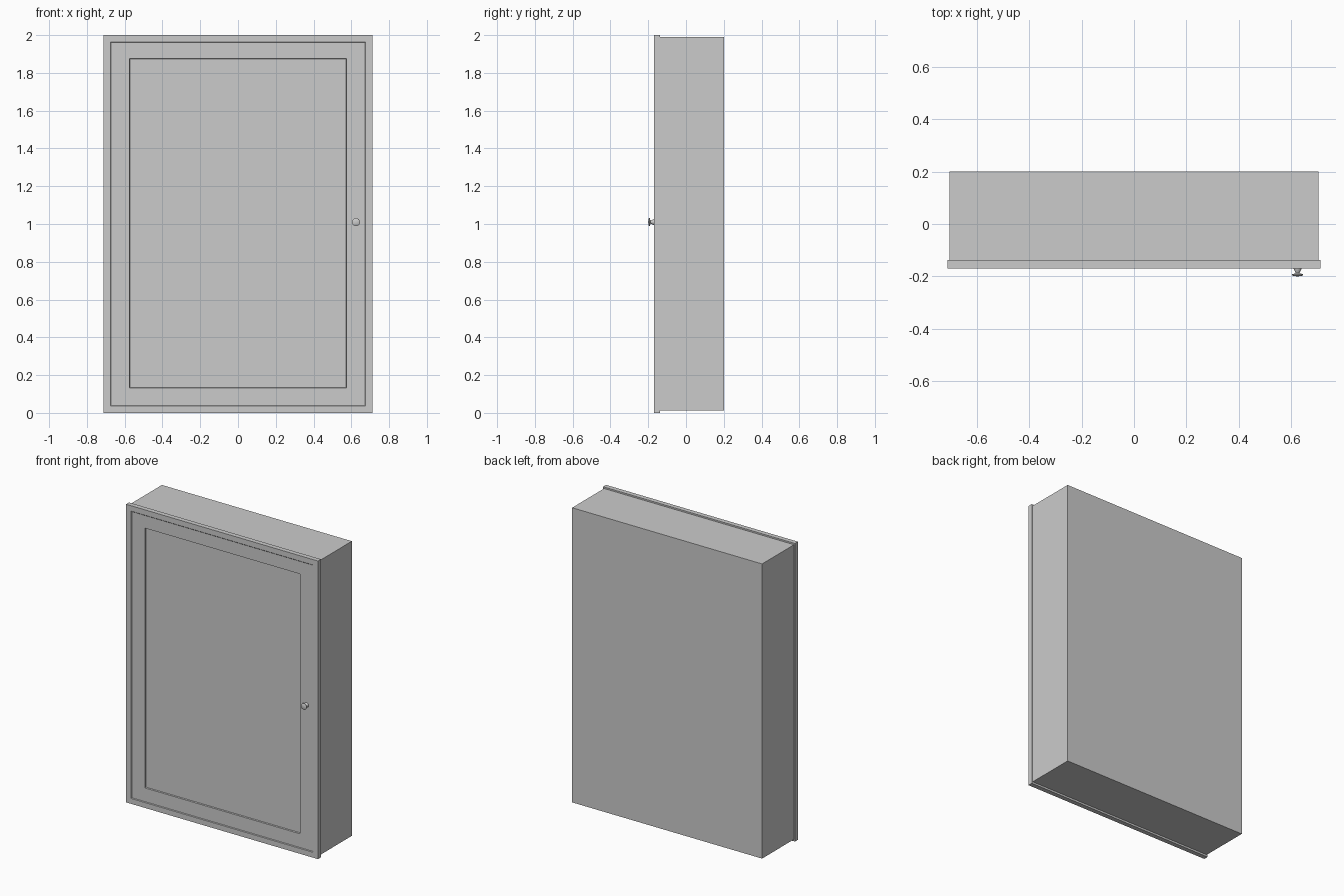
import bpy, bmesh, math

if "Cube" in bpy.data.objects:
    bpy.data.objects.remove(bpy.data.objects["Cube"])

grey = bpy.data.materials.new("light_grey")
grey.diffuse_color = (0.6, 0.6, 0.6, 1)
grey.use_nodes = True
grey.node_tree.nodes["Principled BSDF"].inputs["Base Color"].default_value = grey.diffuse_color


def finish(name, bm):
    bmesh.ops.recalc_face_normals(bm, faces=bm.faces)
    mesh = bpy.data.meshes.new(name)
    bm.to_mesh(mesh)
    bm.free()
    mesh.materials.append(grey)
    obj = bpy.data.objects.new(name, mesh)
    bpy.context.collection.objects.link(obj)
    return obj


def nested_rects(name, rings):
    """Skin a stack of rectangles (half width, z low, z high, y), capped at both ends."""
    bm = bmesh.new()
    loops = [[bm.verts.new(c) for c in ((-w, y, a), (w, y, a), (w, y, b), (-w, y, b))]
             for w, a, b, y in rings]
    for p, q in zip(loops, loops[1:]):
        for i in range(4):
            j = (i + 1) % 4
            bm.faces.new((p[i], p[j], q[j], q[i]))
    bm.faces.new(loops[0])
    bm.faces.new(loops[-1])
    return finish(name, bm)


# cabinet box
nested_rects("cabinet_body", [(0.705, 0.013, 1.99, 0.20), (0.705, 0.013, 1.99, -0.138)])

# door: thin slab, raised outer rim, flat frame, recessed centre panel
nested_rects("door", [
    (0.712, 0.0, 2.0, -0.138),
    (0.712, 0.0, 2.0, -0.170),
    (0.676, 0.036, 1.964, -0.170),
    (0.672, 0.040, 1.960, -0.166),
    (0.575, 0.132, 1.875, -0.166),
    (0.573, 0.134, 1.873, -0.157),
])

# round knob: tapered neck flaring into a thin disc head
bm = bmesh.new()
profile = [(0.0, -0.160), (0.016, -0.160), (0.016, -0.170), (0.007, -0.188),
           (0.021, -0.192), (0.021, -0.196), (0.015, -0.199), (0.0, -0.200)]
verts = [bm.verts.new((0.625 + r, y, 1.01)) for r, y in profile]
edges = [bm.edges.new(p) for p in zip(verts, verts[1:])]
bmesh.ops.spin(bm, geom=verts + edges, cent=(0.625, 0, 1.01), axis=(0, 1, 0),
               angle=2 * math.pi, steps=24)
bmesh.ops.remove_doubles(bm, verts=bm.verts, dist=0.0001)
knob = finish("door_knob", bm)
bpy.context.view_layer.objects.active = knob
knob.select_set(True)
bpy.ops.object.shade_smooth_by_angle()
